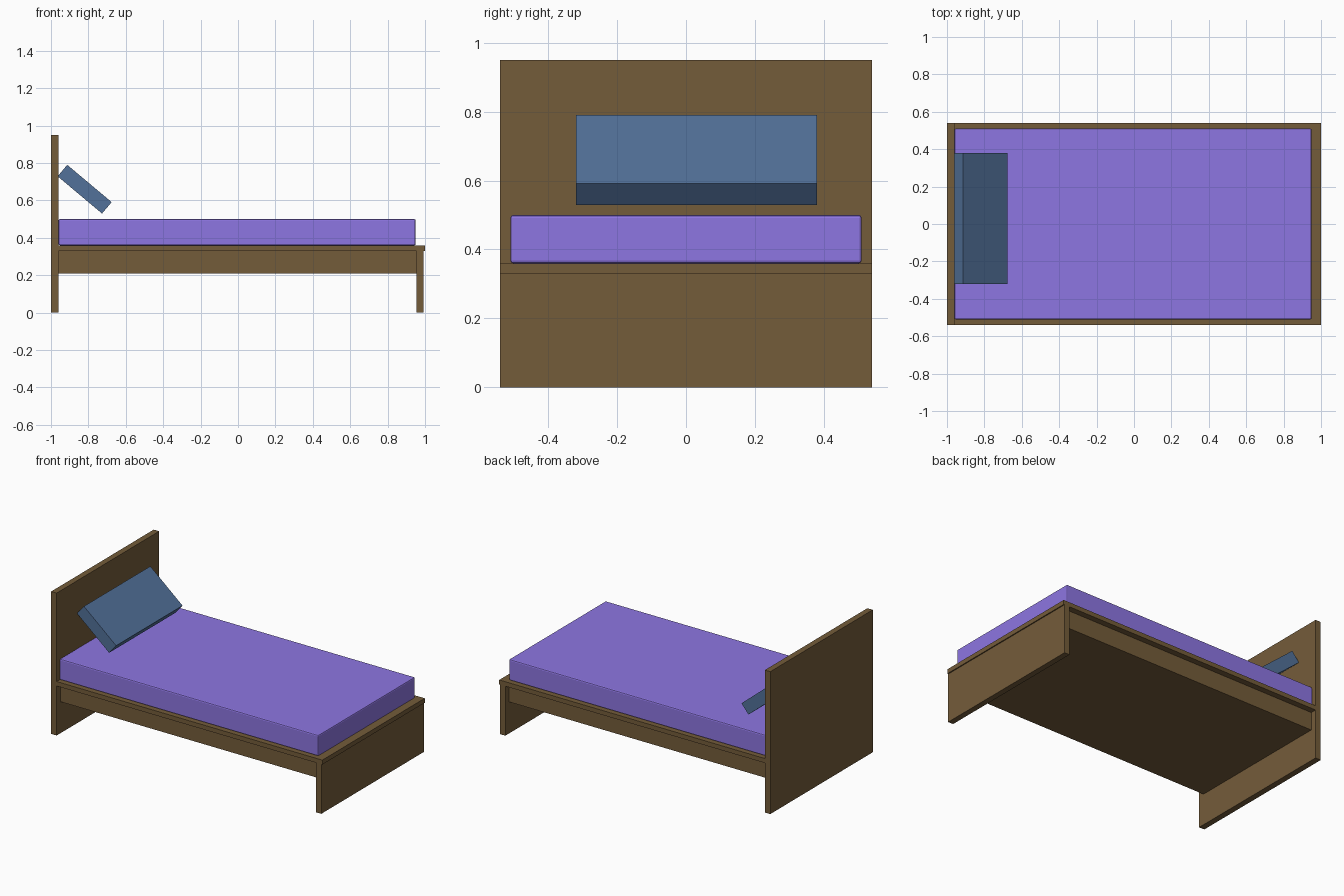
import bpy, bmesh
from math import radians
from mathutils import Matrix, Vector

if "Cube" in bpy.data.objects:
    bpy.data.objects.remove(bpy.data.objects["Cube"])


def material(name, rgb):
    m = bpy.data.materials.new(name)
    m.diffuse_color = (*rgb, 1.0)
    m.use_nodes = True
    m.node_tree.nodes["Principled BSDF"].inputs["Base Color"].default_value = m.diffuse_color
    return m


def box(name, lo, hi, mat, tilt=0.0):
    """Box between two corners, optionally tilted about its own y axis."""
    lo, hi = Vector(lo), Vector(hi)
    bm = bmesh.new()
    bmesh.ops.create_cube(bm, size=1.0, matrix=Matrix.Diagonal((*(hi - lo), 1.0)))
    mesh = bpy.data.meshes.new(name)
    bm.to_mesh(mesh)
    bm.free()
    mesh.materials.append(mat)
    obj = bpy.data.objects.new(name, mesh)
    obj.location = (lo + hi) / 2
    obj.rotation_euler.y = tilt
    bpy.context.collection.objects.link(obj)
    return obj


wood = material("wood", (0.175, 0.107, 0.042))
purple = material("mattress_fabric", (0.27, 0.18, 0.76))
blue = material("pillow_fabric", (0.085, 0.165, 0.32))

# Wooden frame
W = 0.54
box("headboard", (-1.0, -W, 0.0), (-0.96, W, 0.95), wood)
box("footboard", (0.955, -W, 0.0), (0.993, W, 0.33), wood)
box("platform", (-0.96, -W, 0.33), (1.0, W, 0.36), wood)
box("base_box", (-0.96, -0.50, 0.21), (0.955, 0.50, 0.33), wood)

# Mattress with slightly softened edges
mattress = box("mattress", (-0.96, -0.51, 0.36), (0.95, 0.51, 0.50), purple)
bevel = mattress.modifiers.new("edge_bevel", 'BEVEL')
bevel.width = 0.008
bevel.segments = 2

# Pillow leaning against the headboard
px, py, pz = -0.82, 0.03, 0.66
box("pillow", (px - 0.155, py - 0.35, pz - 0.04),
    (px + 0.155, py + 0.35, pz + 0.04), blue, radians(40))
